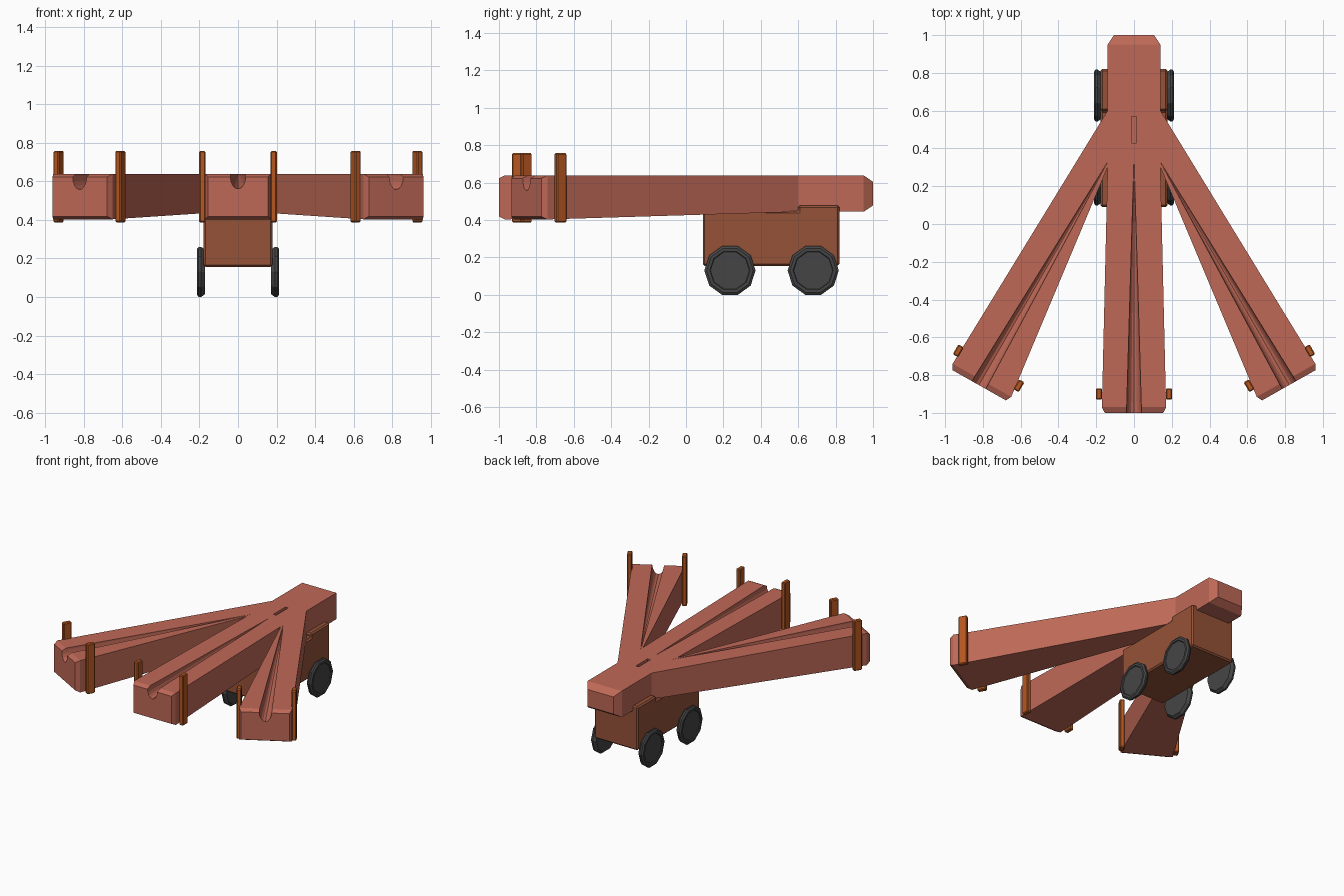
import bpy, bmesh
from math import sin, cos, pi, radians
from mathutils import Matrix, Vector

if "Cube" in bpy.data.objects:
    bpy.data.objects.remove(bpy.data.objects["Cube"])

PIVOT = Vector((0, 0.57, 0))


def material(name, rgb):
    m = bpy.data.materials.new(name)
    m.diffuse_color = (*rgb, 1)
    m.use_nodes = True
    m.node_tree.nodes["Principled BSDF"].inputs["Base Color"].default_value = m.diffuse_color
    return m


BARREL = material("red_clay", (0.52, 0.14, 0.095))
CART = material("brown_wood", (0.30, 0.085, 0.04))
POST = material("orange_wood", (0.46, 0.095, 0.015))
WHEEL = material("dark_grey", (0.06, 0.06, 0.06))


def finish(name, bm, mat=None):
    bmesh.ops.recalc_face_normals(bm, faces=bm.faces)
    me = bpy.data.meshes.new(name)
    bm.to_mesh(me)
    bm.free()
    if mat:
        me.materials.append(mat)
    ob = bpy.data.objects.new(name, me)
    bpy.context.collection.objects.link(ob)
    return ob


def bevel(bm, width):
    bmesh.ops.bevel(bm, geom=bm.edges[:], offset=width, segments=1, affect='EDGES')


def arm_matrix(side):
    # local -y runs along the arm, away from the shared pivot
    return Matrix.Translation(PIVOT) @ Matrix.Rotation(radians(30) * side, 4, 'Z')


# three-armed body: half outline (x, y, bottom z), mirrored
half = [(0.14, 0.95, 0.444), (0.14, 0.6, 0.444), (0.96, -0.74, 0.403),
        (0.65, -0.915, 0.403), (0.14, 0.3, 0.437), (0.17, -0.97, 0.403)]
outline = half + [(-x, y, z) for x, y, z in reversed(half)]
bm = bmesh.new()
top = [bm.verts.new((x, y, 0.638)) for x, y, z in outline]
bot = [bm.verts.new(p) for p in outline]
n = len(outline)
bm.faces.new(top)
for ids in ((0, 1, 10, 11), (1, 4, 7, 10), (1, 2, 3, 4), (4, 5, 6, 7), (7, 8, 9, 10)):
    bm.faces.new([bot[i] for i in ids])
walls = [bm.faces.new((top[i], bot[i], bot[(i + 1) % n], top[(i + 1) % n])) for i in range(n)]
bmesh.ops.recalc_face_normals(bm, faces=bm.faces)
# chamfered muzzle ends and back end
bmesh.ops.inset_individual(bm, faces=[walls[i] for i in (2, 5, 8)], thickness=0.022, depth=0.03)
bmesh.ops.inset_individual(bm, faces=[walls[11]], thickness=0.048, depth=0.05)
body = finish("three_arm_body", bm, BARREL)

# tapered grooves along the arms and a small slot on top
bm = bmesh.new()
for side, start in ((-1, 0.26), (0, 0.21), (1, 0.26)):
    m = arm_matrix(side)
    profile = [(0.043, 0.69)] + [(0.043 * cos(a), 0.625 - 0.07 * sin(a))
                                 for a in (pi * i / 8 for i in range(9))] + [(-0.043, 0.69)]
    apex = bm.verts.new(m @ Vector((0, -start, 0.638)))
    ring = [bm.verts.new(m @ Vector((u, -1.68, z))) for u, z in profile]
    bm.faces.new(ring)
    for i in range(len(ring)):
        bm.faces.new((apex, ring[i], ring[(i + 1) % len(ring)]))
bmesh.ops.create_cube(bm, size=1, matrix=Matrix.Translation((0, 0.5, 0.65)) @ Matrix.Diagonal((0.024, 0.14, 0.06, 1)))
cutter = finish("groove_cutter", bm)
cutter.hide_render = True
mod = body.modifiers.new("grooves", 'BOOLEAN')
mod.operation = 'DIFFERENCE'
mod.solver = 'EXACT'
mod.object = cutter
bpy.context.view_layer.objects.active = body
bpy.ops.object.modifier_apply(modifier=mod.name)
bpy.data.objects.remove(cutter)

# upright posts either side of each muzzle
for side, label in ((-1, "left"), (0, "middle"), (1, "right")):
    along = 1.54 if side else 1.47
    for s in (-1, 1):
        bm = bmesh.new()
        bmesh.ops.create_cube(bm, size=1, matrix=Matrix.Diagonal((0.033, 0.06, 0.37, 1)))
        bevel(bm, 0.006)
        bm.transform(arm_matrix(side) @ Matrix.Translation((0.185 * s, -along, 0.572)))
        finish(f"{label}_post_{'inner' if s < 0 else 'outer'}", bm, POST)

# cart box with raised rear, extruded side profile
bm = bmesh.new()
side_profile = [(0.09, 0.155), (0.82, 0.155), (0.82, 0.478), (0.6, 0.478), (0.6, 0.447), (0.09, 0.447)]
face = bm.faces.new([bm.verts.new((-0.178, y, z)) for y, z in side_profile])
ext = bmesh.ops.extrude_face_region(bm, geom=[face])
bmesh.ops.translate(bm, vec=(0.356, 0, 0), verts=[v for v in ext['geom'] if isinstance(v, bmesh.types.BMVert)])
bmesh.ops.recalc_face_normals(bm, faces=bm.faces)
bevel(bm, 0.01)
finish("cart", bm, CART)

# ten-sided wheels with chamfered rims and sunken discs
for y, label in ((0.235, "front"), (0.68, "rear")):
    for s in (-1, 1):
        bm = bmesh.new()
        rings = []
        for r, d in ((0.122, 0.172), (0.137, 0.192), (0.137, 0.204), (0.124, 0.213), (0.108, 0.213), (0.104, 0.207)):
            rings.append([bm.verts.new((s * d, y + r * cos(pi * i / 5), 0.13 + r * sin(pi * i / 5)))
                          for i in range(10)])
        for a, b in zip(rings, rings[1:]):
            for i in range(10):
                j = (i + 1) % 10
                bm.faces.new((a[i], a[j], b[j], b[i]))
        bm.faces.new(rings[0])
        bm.faces.new(rings[-1])
        finish(f"{label}_wheel_{'left' if s < 0 else 'right'}", bm, WHEEL)
